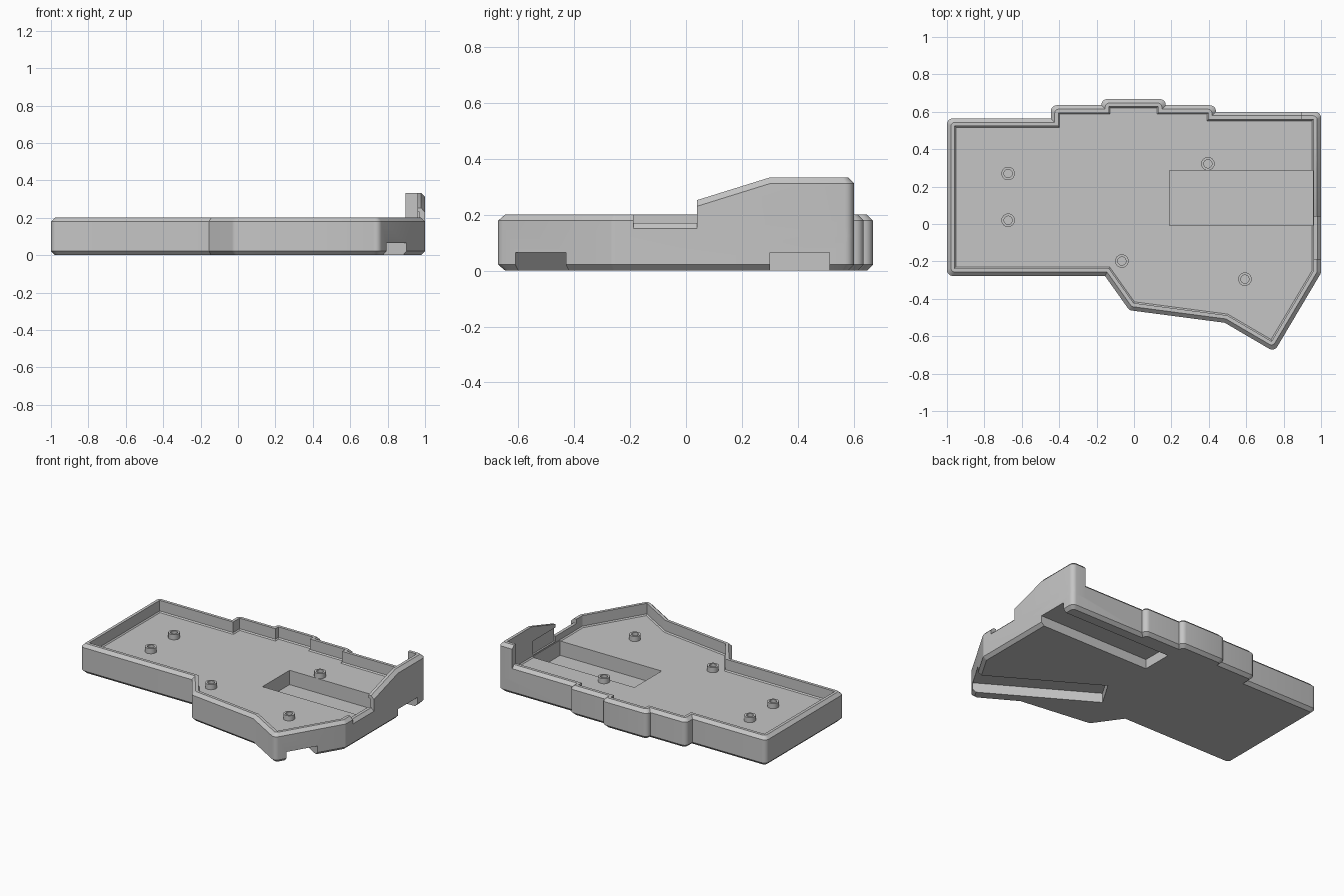
import bpy
import bmesh
from math import cos, sin, pi, atan2, radians
from mathutils import Vector

cube = bpy.data.objects.get("Cube")
if cube:
    bpy.data.objects.remove(cube, do_unlink=True)

grey = bpy.data.materials.new("plain grey")
grey.use_nodes = True
colour = (0.56, 0.56, 0.56, 1)
grey.diffuse_color = colour
grey.node_tree.nodes["Principled BSDF"].inputs["Base Color"].default_value = colour

# Plan of the case, counter-clockwise
PLAN = [Vector(p) for p in (
    (-1, -.278), (-.155, -.278), (-.025, -.461), (.485, -.528), (.75, -.683), (1, -.262),
    (1, .6), (.438, .6), (.438, .635), (.17, .635), (.17, .668), (-.175, .668),
    (-.175, .635), (-.445, .635), (-.445, .565), (-1, .565))]
FLOOR = .12
CHAMFER = .021


def loft(name, rings):
    """Skin a stack of equal-length rings and cap both ends."""
    bm = bmesh.new()
    rows = [[bm.verts.new(p) for p in ring] for ring in rings]
    for low, high in zip(rows, rows[1:]):
        for i in range(len(low)):
            j = (i + 1) % len(low)
            bm.faces.new((low[i], low[j], high[j], high[i]))
    bm.faces.new(rows[0][::-1])
    bm.faces.new(rows[-1])
    bmesh.ops.recalc_face_normals(bm, faces=bm.faces)
    mesh = bpy.data.meshes.new(name)
    bm.to_mesh(mesh)
    bm.free()
    mesh.materials.append(grey)
    obj = bpy.data.objects.new(name, mesh)
    bpy.context.collection.objects.link(obj)
    return obj


def plan_ring(z, inset, radius=0):
    """The plan moved inward, with its convex corners rounded."""
    pts = []
    n = len(PLAN)
    for i in range(n):
        a = (PLAN[i] - PLAN[i - 1]).normalized()
        b = (PLAN[(i + 1) % n] - PLAN[i]).normalized()
        na, nb = Vector((-a.y, a.x)), Vector((-b.y, b.x))
        mitre = (na + nb) / (1 + na.dot(nb))
        p = PLAN[i] + mitre * inset
        turn = atan2(a.cross(b), a.dot(b))
        if radius and turn > 0:
            centre = p + mitre * radius
            start = atan2(-na.y, -na.x)
            for k in range(6):
                t = start + turn * k / 5
                pts.append((centre.x + radius * cos(t), centre.y + radius * sin(t), z))
        else:
            pts.append((p.x, p.y, z))
    return pts


def shell(name, bottom, top, bottom_chamfer):
    levels = [(bottom, bottom_chamfer), (bottom + CHAMFER, 0),
              (top - CHAMFER, 0), (top, CHAMFER)]
    return loft(name, [plan_ring(z, d, .032 - d / 2) for z, d in levels])


def box(name, x0, x1, y0, y1, z0, z1):
    return loft(name, [[(x0, y0, z), (x1, y0, z), (x1, y1, z), (x0, y1, z)]
                       for z in (z0, z1)])


def boolean(target, tool, operation):
    mod = target.modifiers.new(operation.lower(), "BOOLEAN")
    mod.operation = operation
    mod.solver = "EXACT"
    mod.object = tool
    bpy.context.view_layer.objects.active = target
    bpy.ops.object.modifier_apply(modifier=mod.name)
    bpy.data.objects.remove(tool, do_unlink=True)


def finish(obj):
    bpy.ops.object.select_all(action="DESELECT")
    obj.select_set(True)
    bpy.context.view_layer.objects.active = obj
    bpy.ops.object.shade_smooth_by_angle(angle=radians(30))


# Solid case with chamfered top and bottom edges
case = shell("case", 0, .2, CHAMFER)

# Raised side guard with a sloping top and a short return on the back
guard = shell("side_guard", .1, .333, 0)


def guard_side(x, drop):
    return [(x, .04, .05), (x, .8, .05), (x, .8, .333 - drop),
            (x, .3, .333 - drop), (x, .04, .252 - drop)]


slope = loft("guard_slope", [guard_side(.895, 0), guard_side(.979, 0),
                             guard_side(1.021, .044)])
boolean(guard, slope, "INTERSECT")
boolean(case, guard, "UNION")

# Tray hollow, with a narrow chamfer around the floor
hollow = loft("hollow", [plan_ring(FLOOR, .048), plan_ring(FLOOR + .008, .041),
                         plan_ring(.5, .041)])
boolean(case, hollow, "DIFFERENCE")

# Deep rectangular pocket in the floor
boolean(case, box("pocket", .19, .957, -.007, .286, .022, .16), "DIFFERENCE")

# Opening in the side wall, with a chamfered sill
sill = [(.9, .17), (.98, .17), (1.02, .13), (1.1, .13), (1.1, .3), (.9, .3)]
opening = loft("side_opening", [[(x, y, z) for x, z in sill] for y in (-.187, .04)])
boolean(case, opening, "DIFFERENCE")

# Shallow recess inside the guard
boolean(case, box("guard_recess", .93, .97, .039, .285, .135, .23), "DIFFERENCE")

# Two channels for feet, cut into the underside
boolean(case, box("back_channel", .155, 1.1, .3, .512, -.1, .065), "DIFFERENCE")
channel = box("front_channel", -.1, .815, -.105, .105, -.1, .065)
edge = PLAN[5] - PLAN[4]
channel.rotation_euler.z = atan2(edge.x, -edge.y)
channel.location = (.847, -.52, 0)
bpy.context.view_layer.update()
boolean(case, channel, "DIFFERENCE")
finish(case)

# Screw posts with blind holes
POSTS = [(-.673, .27), (-.673, .02), (-.065, -.198), (.395, .322), (.593, -.295)]
for number, (px, py) in enumerate(POSTS, 1):
    rings = [[(px + r * cos(2 * pi * k / 24), py + r * sin(2 * pi * k / 24), z)
              for k in range(24)]
             for r, z in ((.036, FLOOR - .002), (.036, FLOOR + .035),
                          (.022, FLOOR + .035), (.022, FLOOR + .003))]
    finish(loft(f"screw_post_{number}", rings))
